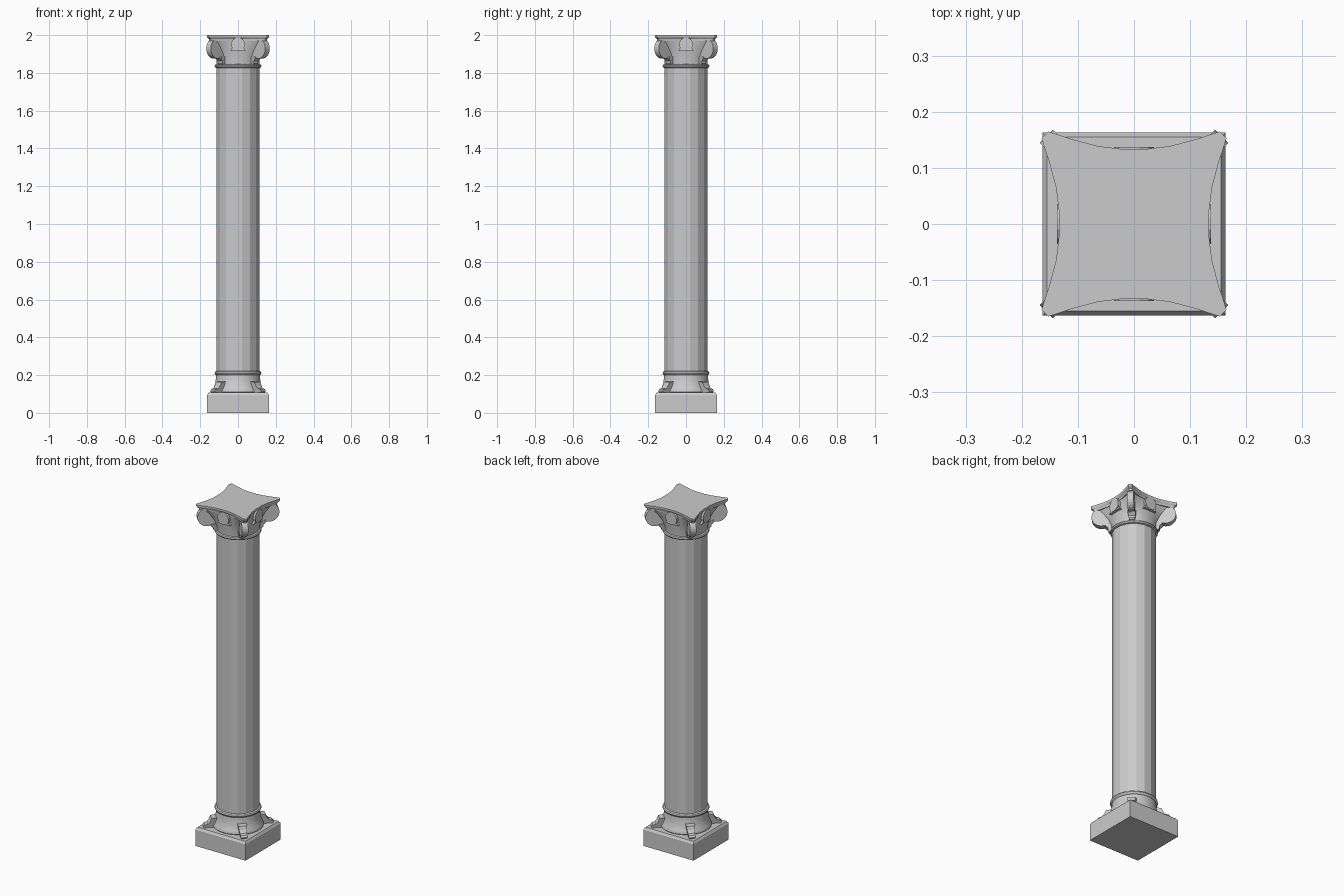
import bpy, bmesh
from math import sin, cos, pi, hypot
from mathutils import Matrix

if "Cube" in bpy.data.objects:
    bpy.data.objects.remove(bpy.data.objects["Cube"])


def make(name, verts, faces, smooth=False):
    me = bpy.data.meshes.new(name)
    me.from_pydata(verts, [], faces)
    bm = bmesh.new()
    bm.from_mesh(me)
    bmesh.ops.recalc_face_normals(bm, faces=bm.faces)
    bm.to_mesh(me)
    bm.free()
    ob = bpy.data.objects.new(name, me)
    bpy.context.collection.objects.link(ob)
    if smooth:
        bpy.ops.object.select_all(action='DESELECT')
        ob.select_set(True)
        bpy.context.view_layer.objects.active = ob
        bpy.ops.object.shade_smooth_by_angle(angle=0.6)
    return ob


def loft(name, rings, smooth=False):
    n = len(rings[0])
    verts = [p for ring in rings for p in ring]
    faces = [(k * n + i, k * n + (i + 1) % n, (k + 1) * n + (i + 1) % n, (k + 1) * n + i)
             for k in range(len(rings) - 1) for i in range(n)]
    faces += [tuple(range(n)), tuple(range(len(verts) - n, len(verts)))]
    return make(name, verts, faces, smooth)


def lathe(name, profile, sides, smooth=False):
    ring = lambda r, z: [(r * cos(2 * pi * (i + .5) / sides), r * sin(2 * pi * (i + .5) / sides), z)
                         for i in range(sides)]
    return loft(name, [ring(r, z) for r, z in profile], smooth)


def square(h, z):
    return [(-h, -h, z), (h, -h, z), (h, h, z), (-h, h, z)]


def radial_plates(name, outline, width, start, smooth=False):
    """Extrude an outline of (radius, z) points sideways; repeat at four angles."""
    for k in range(4):
        rings = [[(r, s * width(r, z) / 2, z) for r, z in outline] for s in (-1, 1)]
        ob = loft(f"{name}_{k + 1}", rings, smooth)
        ob.data.transform(Matrix.Rotation(start + k * pi / 2, 4, 'Z'))


# Plinth with chamfered top
loft("plinth", [square(.163, 0), square(.163, .095), square(.155, .108)])

# Moulded base and shaft
lathe("base", [(.132, .105), (.137, .111), (.137, .118), (.132, .128), (.125, .145),
               (.119, .17), (.116, .2), (.122, .204), (.125, .211), (.122, .218), (.115, .222)], 32, True)
lathe("shaft", [(.115, .21), (.115, 1.84)], 16)
lathe("neck_ring", [(.115, 1.826), (.122, 1.829), (.125, 1.836), (.122, 1.843), (.113, 1.846)], 32, True)

# Concave-sided square outline shared by bell and abacus
side = [(-.153, .165), (-.11, .151), (-.065, .139), (-.025, .134),
        (.025, .134), (.065, .139), (.11, .151), (.153, .165)]
outline = []
for k in range(4):
    c, s = cos(-k * pi / 2), sin(-k * pi / 2)
    outline += [(x * c - y * s, x * s + y * c) for x, y in side]


def blend(radius, scale, t, z):
    pts = []
    for x, y in outline:
        f = (1 - t) * radius / hypot(x, y) + t * scale
        pts.append((x * f, y * f, z))
    return pts


# Capital bell grows from round to the abacus shape
loft("capital_bell", [blend(.114, .93, 0, 1.84), blend(.116, .93, .05, 1.875),
                      blend(.12, .93, .2, 1.91), blend(.124, .93, .5, 1.945),
                      blend(.127, .93, .85, 1.975)], True)
loft("abacus", [blend(0, s, 1, z) for s, z in
                ((.93, 1.97), (.94, 1.98), (.985, 1.987), (1, 1.992), (1, 2))])

# Corner volutes: scroll disc with a stem sweeping down to the bell
scroll = [(.168 + .053 * cos(a), 1.929 + .053 * sin(a))
          for a in [(-110 + 15 * i) * pi / 180 for i in range(17)]]
scroll += [(.09, 1.975), (.09, 1.842), (.116, 1.842), (.123, 1.862)]
radial_plates("volute", scroll, lambda r, z: .034, pi / 4)

# Small leaves below the volutes
radial_plates("capital_leaf", [(.105, 1.84), (.128, 1.842), (.134, 1.85), (.134, 1.862),
                               (.15, 1.876), (.147, 1.886), (.105, 1.886)],
              lambda r, z: .028 + (z - 1.84) * .35, pi / 4)

# Corner spurs on the plinth
radial_plates("base_spur", [(.11, .105), (.185, .105), (.19, .116), (.182, .126), (.165, .13),
                            (.153, .145), (.146, .163), (.11, .167)],
              lambda r, z: .03 + (z - .105) * .3, pi / 4)

# Rosettes in the middle of each side, with a tapered tab below
for k in range(4):
    rosette = [[(.037 * cos((i + .5) * pi / 6), y, 1.952 + .037 * sin((i + .5) * pi / 6))
                for i in range(12)] for y in (-.115, -.137)]
    tab = [[(-.04, y, 1.916), (.04, y, 1.916), (.028, y, 1.94), (-.028, y, 1.94)]
           for y in (-.11, -.133)]
    for name, rings in (("rosette", rosette), ("rosette_tab", tab)):
        loft(f"{name}_{k + 1}", rings).data.transform(Matrix.Rotation(k * pi / 2, 4, 'Z'))
